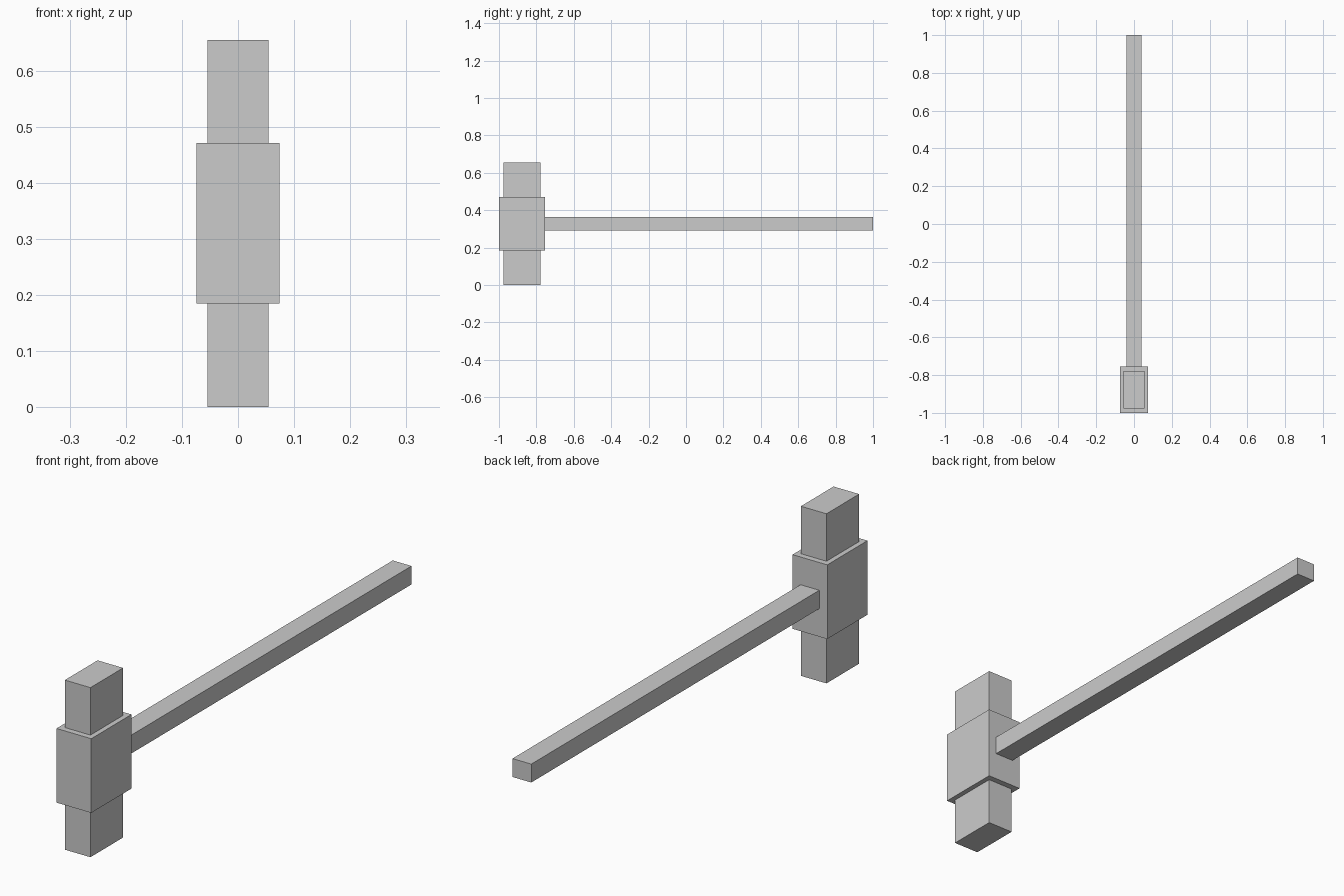
import bpy

if "Cube" in bpy.data.objects:
    bpy.data.objects.remove(bpy.data.objects["Cube"])


def box(name, x, y, z):
    """Box spanning the given (min, max) ranges."""
    spans = (x, y, z)
    bpy.ops.mesh.primitive_cube_add(size=1, location=[(a + b) / 2 for a, b in spans])
    obj = bpy.context.object
    obj.name = name
    obj.scale = [b - a for a, b in spans]
    bpy.ops.object.transform_apply(location=False, rotation=False, scale=True)
    return obj


# Thick middle block of the hammer head
box("head_block", (-0.074, 0.074), (-1.0, -0.755), (0.185, 0.471))

# Narrower striking ends below and above the block
for name, z in (("lower_striking_end", (0.0, 0.19)), ("upper_striking_end", (0.466, 0.654))):
    box(name, (-0.0545, 0.0545), (-0.977, -0.778), z)

# Long square handle, seated slightly into the block
box("handle", (-0.04, 0.04), (-0.765, 1.0), (0.293, 0.364))
